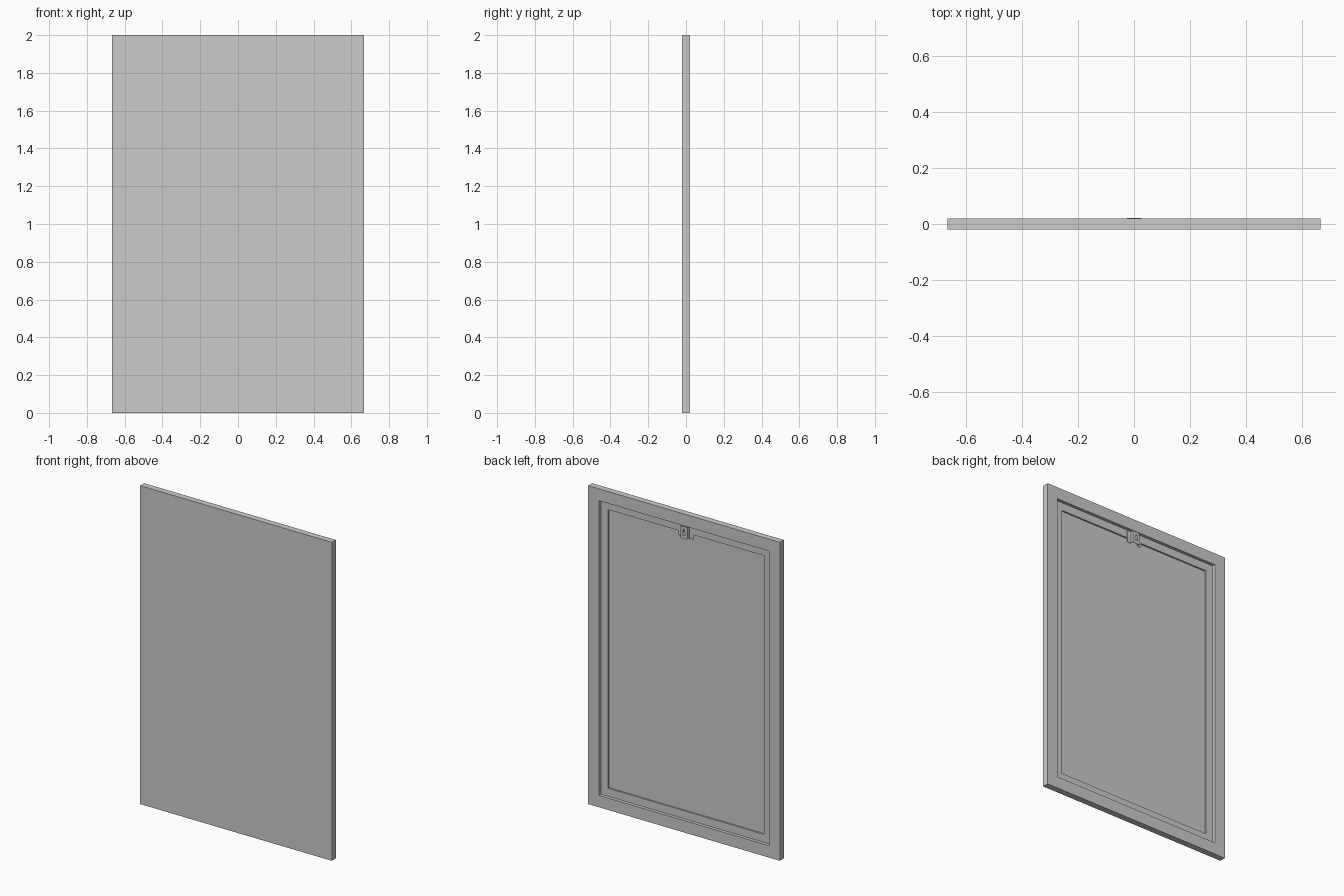
import bpy, bmesh, math

if "Cube" in bpy.data.objects:
    bpy.data.objects.remove(bpy.data.objects["Cube"])

HW, HEIGHT, HT = 0.666, 2.0, 0.02       # half width, height, half thickness
STEP1, STEP2 = 0.02, 0.01               # depths of the two back recesses
LEDGE_Y = HT - STEP1


def recess(bm, face, border, depth):
    """Inset a back face and sink it straight in; returns the new floor."""
    bmesh.ops.inset_region(bm, faces=[face], thickness=border, use_even_offset=True)
    floor = bmesh.ops.extrude_discrete_faces(bm, faces=[face])["faces"][0]
    bmesh.ops.translate(bm, verts=floor.verts, vec=(0, -depth, 0))
    return floor


def plate(name, outlines, y, half):
    """Upright flat plate from closed (x, z) outlines; inner ones become holes."""
    cu = bpy.data.curves.new(name, 'CURVE')
    cu.dimensions = '2D'
    cu.fill_mode = 'BOTH'
    cu.extrude = half
    for pts in outlines:
        sp = cu.splines.new('POLY')
        sp.points.add(len(pts) - 1)
        for p, (x, z) in zip(sp.points, pts):
            p.co = (x, z, 0, 1)
        sp.use_cyclic_u = True
    ob = bpy.data.objects.new(name, cu)
    ob.location.y = y
    ob.rotation_euler.x = math.pi / 2
    bpy.context.collection.objects.link(ob)
    bpy.ops.object.select_all(action='DESELECT')
    ob.select_set(True)
    bpy.context.view_layer.objects.active = ob
    bpy.ops.object.convert(target='MESH')
    return bpy.context.object


def arc(cx, cz, r, a0, a1, n):
    return [(cx + r * math.cos(math.radians(a0 + (a1 - a0) * i / n)),
             cz + r * math.sin(math.radians(a0 + (a1 - a0) * i / n))) for i in range(n + 1)]


# Panel with a stepped recess in the back
bm = bmesh.new()
bmesh.ops.create_cube(bm, size=1)
for v in bm.verts:
    v.co = (v.co.x * 2 * HW, v.co.y * 2 * HT, (v.co.z + 0.5) * HEIGHT)
bm.normal_update()
back = max(bm.faces, key=lambda f: f.calc_center_median().y)
ledge = recess(bm, back, 0.075, STEP1)
bm.normal_update()
recess(bm, ledge, 0.05, STEP2)
bmesh.ops.recalc_face_normals(bm, faces=bm.faces)
me = bpy.data.meshes.new("framed_panel")
bm.to_mesh(me)
bm.free()
bpy.context.collection.objects.link(bpy.data.objects.new("framed_panel", me))

# Hanger front plate with keyhole
Z0, Z1, FW, T = 1.845, 1.922, 0.025, 0.001
face = [(-FW, Z1)] + arc(-FW + .006, Z0 + .006, .006, 180, 270, 4) \
    + arc(FW - .006, Z0 + .006, .006, 270, 360, 4) + [(FW, Z1)]
keyhole = arc(0, 1.874, 0.010, 120, 420, 14) + arc(0, 1.899, 0.005, 0, 180, 8)
plate("hanger_face", [face, keyhole], HT, T)

# Hanger side walls and fixing flanges
for side, label in ((1, "left"), (-1, "right")):
    flange = [(side * FW, Z1), (side * FW, Z0)] + \
        [(side * x, z) for x, z in arc(0.042, Z0 + .010, .010, 270, 360, 5)] + \
        [(side * 0.052, Z1)]
    plate("hanger_flange_" + label, [flange], LEDGE_Y + T, T)
    bpy.ops.mesh.primitive_cube_add(
        size=1, location=(side * (FW - T), (LEDGE_Y + HT) / 2, (Z0 + .006 + Z1) / 2))
    wall = bpy.context.object
    wall.name = "hanger_wall_" + label
    wall.scale = (2 * T, HT - LEDGE_Y, Z1 - Z0 - .006)
